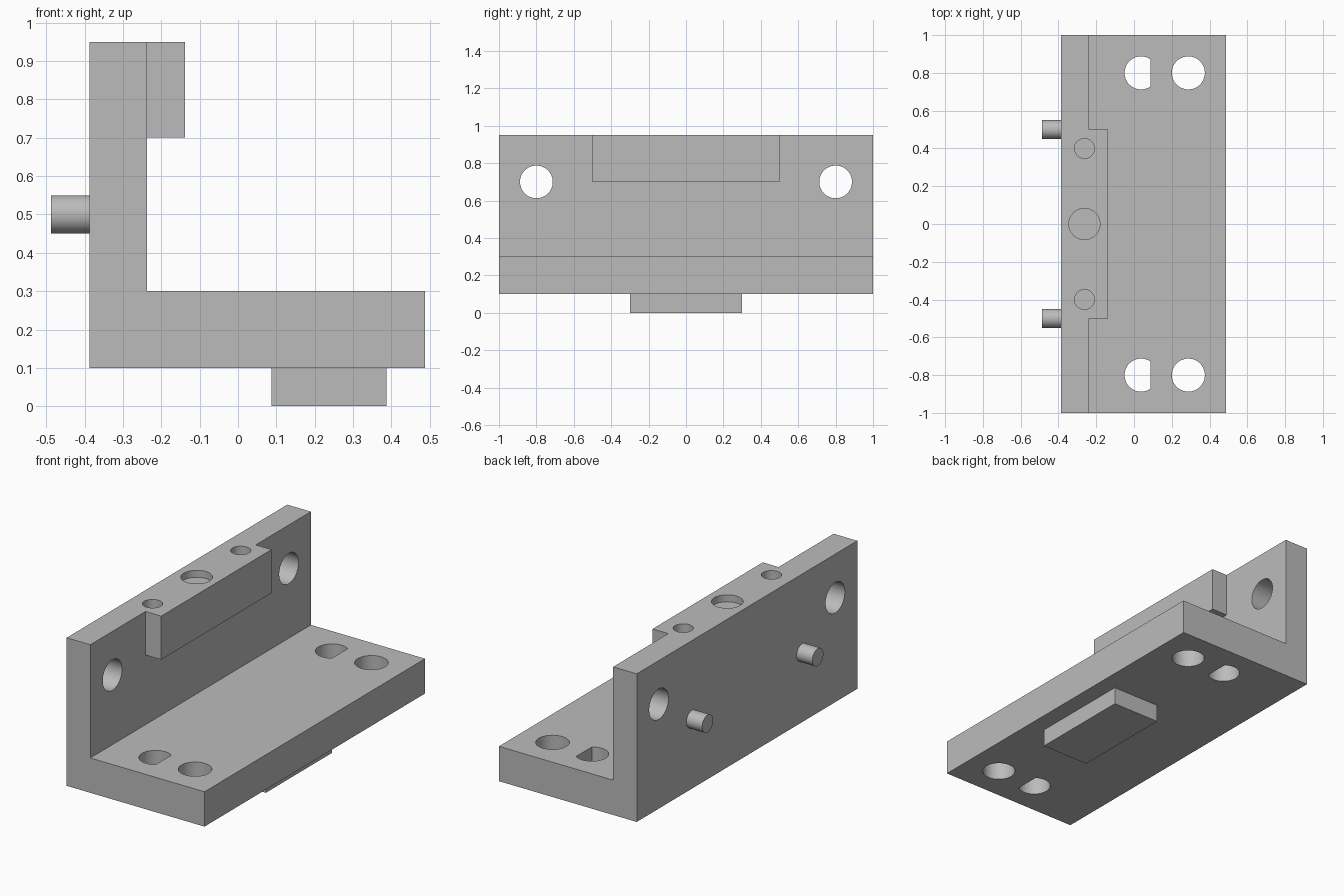
import bpy, bmesh, math
from mathutils import Matrix, Vector

cube = bpy.data.objects.get("Cube")
if cube:
    bpy.data.objects.remove(cube, do_unlink=True)

grey = bpy.data.materials.new("machined grey")
grey.use_nodes = True
colour = (0.5, 0.5, 0.5, 1)
grey.diffuse_color = colour
grey.node_tree.nodes["Principled BSDF"].inputs["Base Color"].default_value = colour

# Columns of each matrix: outline u, outline v, extrusion direction
AXES = {
    "x": Matrix(((0, 0, 1), (1, 0, 0), (0, 1, 0))),
    "y": Matrix(((1, 0, 0), (0, 0, 1), (0, 1, 0))),
    "z": Matrix.Identity(3),
}


def prism(name, outline, axis, low, high):
    """Extrude a 2D outline along an axis from low to high."""
    bm = bmesh.new()
    verts = [bm.verts.new(AXES[axis] @ Vector((u, v, low))) for u, v in outline]
    face = bm.faces.new(verts)
    top = bmesh.ops.extrude_face_region(bm, geom=[face])["geom"]
    bmesh.ops.translate(bm, vec=AXES[axis] @ Vector((0, 0, high - low)),
                        verts=[g for g in top if isinstance(g, bmesh.types.BMVert)])
    bmesh.ops.recalc_face_normals(bm, faces=bm.faces)
    mesh = bpy.data.meshes.new(name)
    bm.to_mesh(mesh)
    bm.free()
    mesh.materials.append(grey)
    obj = bpy.data.objects.new(name, mesh)
    bpy.context.collection.objects.link(obj)
    return obj


def circle(u, v, radius, flat=math.inf, steps=48):
    """Circle outline, optionally cut off flat at a largest u."""
    turns = [2 * math.pi * (i + 0.5) / steps for i in range(steps)]
    return [(min(u + radius * math.cos(a), flat), v + radius * math.sin(a)) for a in turns]


def rect(u0, u1, v0, v1):
    return [(u0, v0), (u1, v0), (u1, v1), (u0, v1)]


# Main dimensions
LEFT, WALL, RIGHT = -0.3875, -0.2375, 0.4875
BOTTOM, FLOOR, TOP = 0.1, 0.3, 0.95
HOLE = 0.0875

# L-shaped bracket
bracket = prism("bracket", [(LEFT, BOTTOM), (RIGHT, BOTTOM), (RIGHT, FLOOR),
                            (WALL, FLOOR), (WALL, TOP), (LEFT, TOP)], "y", -1, 1)


def combine(part, operation):
    mod = bracket.modifiers.new(part.name, "BOOLEAN")
    mod.operation, mod.solver, mod.object = operation, "EXACT", part
    bpy.context.view_layer.objects.active = bracket
    bpy.ops.object.modifier_apply(modifier=mod.name)
    bpy.data.objects.remove(part, do_unlink=True)


# Thickened block on the wall and locating pad under the base
combine(prism("wall_block", rect(-0.3, -0.1375, 0.7, TOP), "y", -0.5, 0.5), "UNION")
combine(prism("base_pad", rect(0.0875, 0.3875, -0.3, 0.3), "z", 0, 0.15), "UNION")

for side in (-1, 1):
    # Dowel pins on the outside of the wall
    combine(prism("dowel_pin", circle(side * 0.5, 0.5, 0.05), "x", -0.4875, -0.33), "UNION")
    # Round and flat-sided holes through the base
    combine(prism("round_hole", circle(0.2875, side * 0.8, HOLE), "z", 0, 0.4), "DIFFERENCE")
    combine(prism("flat_sided_hole", circle(0.0375, side * 0.8, HOLE, 0.0875), "z", 0, 0.4),
            "DIFFERENCE")
    # Holes through the wall
    combine(prism("wall_hole", circle(side * 0.8, 0.7, HOLE), "x", -0.45, -0.18), "DIFFERENCE")
    # Small blind holes in the top
    combine(prism("top_hole", circle(-0.2625, side * 0.4, 0.0525), "z", 0.75, 1), "DIFFERENCE")

# Shallow round recess in the middle of the top
combine(prism("top_recess", circle(-0.2625, 0, 0.0825), "z", 0.91, 1), "DIFFERENCE")

bpy.ops.object.select_all(action="DESELECT")
bracket.select_set(True)
bpy.context.view_layer.objects.active = bracket
bpy.ops.object.shade_smooth_by_angle(angle=math.radians(30))
